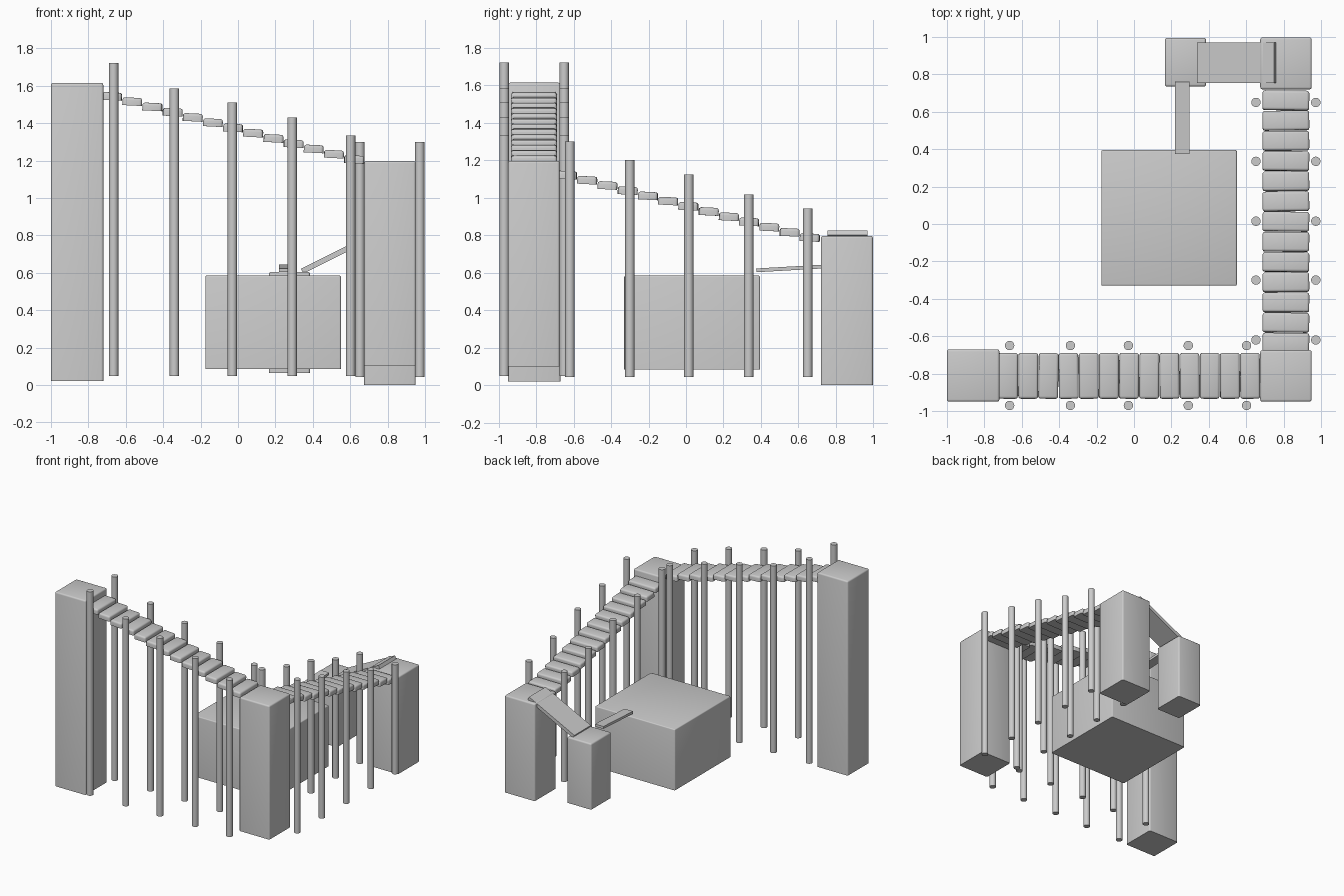
import bpy, bmesh, math, random
from mathutils import Matrix, Vector

if "Cube" in bpy.data.objects:
    bpy.data.objects.remove(bpy.data.objects["Cube"])

random.seed(4)


def finish(bm, name, angle=50):
    bmesh.ops.recalc_face_normals(bm, faces=bm.faces)
    me = bpy.data.meshes.new(name)
    bm.to_mesh(me)
    bm.free()
    ob = bpy.data.objects.new(name, me)
    bpy.context.collection.objects.link(ob)
    bpy.ops.object.select_all(action='DESELECT')
    ob.select_set(True)
    bpy.context.view_layer.objects.active = ob
    bpy.ops.object.shade_smooth_by_angle(angle=math.radians(angle))
    return ob


def block(name, centre, size, bevel=0.0, rot=None):
    """Box with softened top and upright edges and a crisp underside."""
    bm = bmesh.new()
    bmesh.ops.create_cube(bm, size=1)
    bmesh.ops.scale(bm, vec=size, verts=bm.verts)
    if bevel:
        edges = [e for e in bm.edges if max(v.co.z for v in e.verts) > 0]
        bmesh.ops.bevel(bm, geom=edges, offset=bevel, segments=3,
                        profile=0.5, affect='EDGES')
    if rot:
        bmesh.ops.transform(bm, matrix=rot, verts=bm.verts)
    ob = finish(bm, name)
    ob.location = centre
    return ob


def block_between(name, lo, hi, bevel):
    lo, hi = Vector(lo), Vector(hi)
    return block(name, (lo + hi) / 2, hi - lo, bevel)


def post(name, x, y, z0, z1, r=0.025):
    bm = bmesh.new()
    bmesh.ops.create_cone(bm, cap_ends=True, segments=24, radius1=r,
                          radius2=r, depth=z1 - z0)
    ob = finish(bm, name, 40)
    ob.location = (x, y, (z0 + z1) / 2)


# Towers and the central platform
block_between("tall_tower", (-1.0, -0.95, 0.02), (-0.72, -0.67, 1.615), 0.012)
block_between("corner_tower", (0.675, -0.95, 0.10), (0.95, -0.675, 1.197), 0.012)
block_between("low_tower", (0.675, 0.72, 0.0), (0.95, 0.998, 0.797), 0.012)
block_between("small_tower", (0.165, 0.735, 0.065), (0.385, 0.995, 0.605), 0.012)
block_between("platform", (-0.175, -0.33, 0.085), (0.55, 0.395, 0.585), 0.008)

# Sloping ramp planks
a = math.atan2(0.205, 0.41)
block("tower_ramp", (0.548, 0.862, 0.711), (0.46, 0.215, 0.028),
      rot=Matrix.Rotation(-a, 3, 'Y'))
b = math.atan2(0.022, 0.385)
block("platform_ramp", (0.257, 0.568, 0.624), (0.077, 0.386, 0.02),
      rot=Matrix.Rotation(b, 3, 'X'))

# Stepped bridges: 13 treads each, slightly uneven
for i in range(13):
    twist = Matrix.Rotation(random.uniform(-0.015, 0.015), 3, 'Z')
    block(f"front_tread_{i + 1}", (-0.673 + 0.1078 * i, -0.812, 1.543 - 0.0281 * i),
          (0.105, 0.245, 0.042), 0.014, twist @ Matrix.Rotation(0.05, 3, 'Y'))
    twist = Matrix.Rotation(random.uniform(-0.015, 0.015), 3, 'Z')
    block(f"side_tread_{i + 1}", (0.812, -0.635 + 0.108 * i, 1.122 - 0.0278 * i),
          (0.25, 0.105, 0.042), 0.014, twist @ Matrix.Rotation(-0.05, 3, 'X'))

# Round support posts in pairs along each bridge
front = [(-0.665, 1.722), (-0.34, 1.585), (-0.03, 1.51), (0.29, 1.43), (0.602, 1.335)]
side = [(-0.62, 1.30), (-0.30, 1.203), (0.015, 1.125), (0.335, 1.017), (0.65, 0.942)]
for i, ((x, zx), (y, zy)) in enumerate(zip(front, side)):
    for j, tag in ((0, "inner"), (1, "outer")):
        post(f"front_{tag}_post_{i + 1}", x, (-0.65, -0.97)[j], 0.048, zx)
        post(f"side_{tag}_post_{i + 1}", (0.652, 0.972)[j], y, 0.043, zy)
